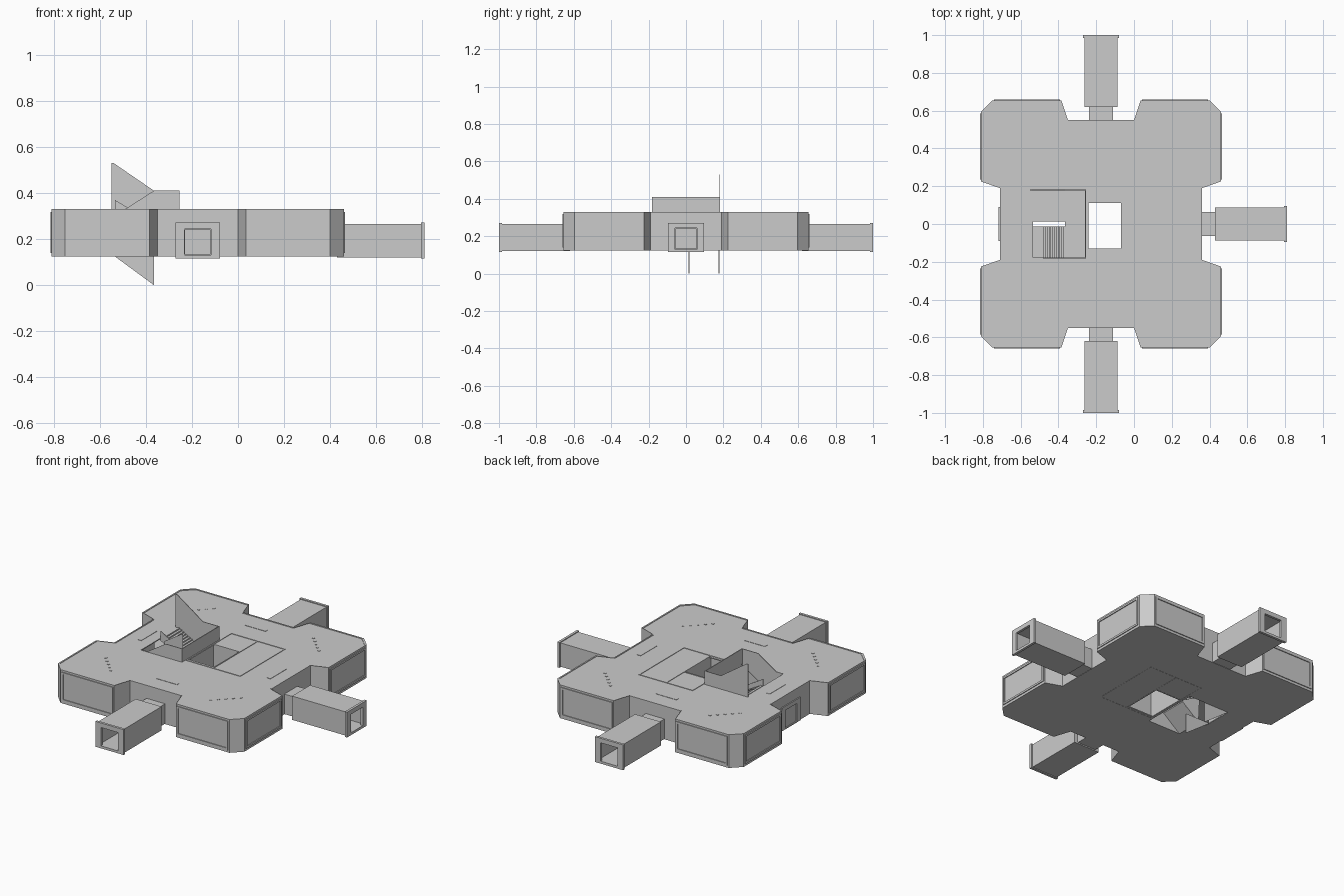
import bpy, bmesh, math
from mathutils import Matrix, Vector

if "Cube" in bpy.data.objects:
    bpy.data.objects.remove(bpy.data.objects["Cube"])

CX = -0.175            # plan centre of the hub
Z0, Z1 = 0.125, 0.33   # floor and roof levels


def make(name, bm, mat=None):
    if mat:
        bmesh.ops.transform(bm, matrix=mat, verts=bm.verts)
    bmesh.ops.recalc_face_normals(bm, faces=bm.faces)
    me = bpy.data.meshes.new(name)
    bm.to_mesh(me)
    bm.free()
    ob = bpy.data.objects.new(name, me)
    bpy.context.collection.objects.link(ob)
    return ob


def extrude(name, pts, vec):
    bm = bmesh.new()
    f = bm.faces.new([bm.verts.new(p) for p in pts])
    r = bmesh.ops.extrude_face_region(bm, geom=[f])
    verts = [v for v in r["geom"] if isinstance(v, bmesh.types.BMVert)]
    bmesh.ops.translate(bm, vec=Vector(vec), verts=verts)
    if f.is_valid and len(bm.faces) < len(pts) + 2:
        bm.faces.new(f.verts)
    return make(name, bm)


def prism(name, pts, z0, z1):
    return extrude(name, [(x, y, z0) for x, y in pts], (0, 0, z1 - z0))


def box(name, x0, x1, y0, y1, z0, z1):
    return prism(name, [(x0, y0), (x1, y0), (x1, y1), (x0, y1)], z0, z1)


def panel(name, xz, y, t=0.004):
    return extrude(name, [(x, y - t / 2, z) for x, z in xz], (0, t, 0))


def cut(ob, cutters):
    for c in cutters:
        m = ob.modifiers.new("cut", 'BOOLEAN')
        m.operation, m.solver, m.object = 'DIFFERENCE', 'EXACT', c
        bpy.context.view_layer.objects.active = ob
        bpy.ops.object.modifier_apply(modifier=m.name)
        bpy.data.objects.remove(c)


def tube(name, mat, outer, inner, y0, y1):
    # rectangular tube along y; outer and inner = (half width, z low, z high)
    bm = bmesh.new()
    loops = []
    for (w, a, b), y in ((outer, y0), (outer, y1), (inner, y1), (inner, y0)):
        loops.append([bm.verts.new(p) for p in
                      ((-w, y, a), (w, y, a), (w, y, b), (-w, y, b))])
    for i in range(4):
        p, q = loops[i], loops[(i + 1) % 4]
        for j in range(4):
            k = (j + 1) % 4
            bm.faces.new((p[j], p[k], q[k], q[j]))
    return make(name, bm, mat)


# Hub outline, mirrored from one quadrant
quad = [(0.535, 0.19), (0.635, 0.225), (0.635, 0.595), (0.575, 0.655),
        (0.21, 0.655), (0.175, 0.55)]
half = quad + [(-x, y) for x, y in reversed(quad)]
full = half + [(-x, -y) for x, y in half]


def outline(d):
    return [(CX + x * (1 - d / 0.635), y * (1 - d / 0.655)) for x, y in full]


# Hub shell: hollow, with rim, stairwell, lift shaft and doorways
hub = prism("hub_shell", outline(0), Z0, Z1)
cut(hub, [
    prism("c", outline(0.014), Z0 + 0.006, Z1 - 0.009),
    prism("c", outline(0.009), Z1 - 0.003, Z1 + 0.1),
    box("c", -0.535, -0.255, -0.18, 0.18, 0.2, 0.5),
    box("c", -0.48, -0.255, -0.18, 0.18, 0.05, 0.2),
    box("c", -0.535, -0.47, -0.012, 0.18, 0.05, 0.2),
    box("c", -0.24, -0.07, -0.13, 0.11, 0, 0.5),
    box("c", CX - 0.055, CX + 0.055, -0.7, 0.7, 0.135, 0.24),
    box("c", 0.3, 0.5, -0.055, 0.055, 0.135, 0.24),
])

# Window frames on the eight outer faces
for a, d, c, s in ((0, 0.655, 0.392, 0), (math.pi, 0.655, 0.392, 0),
                   (math.pi / 2, 0.635, 0.41, 0), (-math.pi / 2, 0.635, 0.41, 0)):
    rot = Matrix.Translation((CX, 0, 0)) @ Matrix.Rotation(a, 4, 'Z')
    for side in (-1, 1):
        mat = rot @ Matrix.Translation((side * c, 0, 0))
        tube("window_frame", mat, (0.175, 0.14, 0.318), (0.163, 0.152, 0.306),
             d - 0.004, d + 0.005)

# Corridors on north, south and east sides
for a, shift in ((0, 0), (math.pi, 0), (-math.pi / 2, -0.015)):
    mat = (Matrix.Translation((CX, 0, 0)) @ Matrix.Rotation(a, 4, 'Z')
           @ Matrix.Translation((0, shift, 0)))
    tube("corridor_sleeve", mat, (0.063, 0.127, 0.25), (0.055, 0.135, 0.24), 0.545, 0.635)
    tube("corridor_inner_collar", mat, (0.086, 0.121, 0.264), (0.055, 0.135, 0.24), 0.622, 0.634)
    tube("corridor", mat, (0.088, 0.12, 0.266), (0.08, 0.128, 0.258), 0.62, 0.99)
    tube("corridor_flange", mat, (0.096, 0.115, 0.271), (0.058, 0.13, 0.243), 0.985, 1.0)

# Closed door on the west side
west = Matrix.Translation((CX, 0, 0)) @ Matrix.Rotation(math.pi / 2, 4, 'Z')
tube("west_door_frame", west, (0.09, 0.126, 0.268), (0.058, 0.132, 0.243), 0.53, 0.542)

# Stairs: lower flight on the south half, upper flight on the north half
LAND = 0.235
N = 12


def flight(name, xa, za, xb, zb, y0, y1):
    pts = []
    for i in range(N):
        t0, t1 = i / N, (i + 1) / N
        z = za + (zb - za) * t1
        pts += [(xa + (xb - xa) * t0, z), (xa + (xb - xa) * t1, z)]
    pts += [(xb, zb - 0.02), (xa, za - 0.008)]
    panel(name, pts, (y0 + y1) / 2, y1 - y0)


flight("lower_flight", -0.48, 0.132, -0.365, LAND, -0.178, -0.014)
flight("upper_flight", -0.365, LAND, -0.535, Z1, 0.014, 0.178)
box("stair_landing", -0.365, -0.257, -0.178, 0.178, LAND - 0.01, LAND)

# Stairwell walls and sloping side panels
box("landing_end_wall", -0.259, -0.254, -0.182, 0.182, Z0, 0.41)
for y in (-0.18, 0.18):
    panel("landing_side_wall", [(-0.365, Z0), (-0.255, Z0), (-0.255, 0.41), (-0.365, 0.41)], y)
panel("south_stair_panel", [(-0.535, Z0), (-0.365, Z0), (-0.365, 0.41), (-0.49, Z1), (-0.535, Z1)], -0.18)
panel("north_stair_panel", [(-0.55, Z0), (-0.365, Z0), (-0.365, 0.41), (-0.54, 0.53), (-0.55, 0.53)], 0.18)
panel("inner_south_panel", [(-0.48, Z0), (-0.365, 0.215), (-0.365, 0.41), (-0.49, Z1)], -0.014)
panel("inner_north_panel", [(-0.535, 0.31), (-0.365, 0.215), (-0.365, 0.27), (-0.535, 0.37)], 0.014)
for y in (0.016, 0.176):
    panel("lower_stair_panel", [(-0.535, Z0), (-0.365, 0), (-0.365, Z0)], y)

# Core room walls around the lift shaft, showing as an outline on roof and floor
for x0, x1, y0, y1 in ((-0.243, 0.12, 0.284, 0.29), (-0.243, 0.12, -0.15, -0.144),
                       (0.114, 0.12, -0.144, 0.284), (-0.249, -0.243, -0.15, 0.29),
                       (-0.07, -0.064, -0.144, 0.284), (-0.243, -0.07, 0.11, 0.116)):
    box("core_wall", x0, x1, y0, y1, Z0 - 0.001, Z1)

# Roof light fittings: strips at the sides, dotted rows in the corners
T = Z1 - 0.003
for s in (-1, 1):
    box("roof_strip", CX - 0.07, CX + 0.07, s * 0.43 - 0.012, s * 0.43 + 0.012, T - 0.002, T + 0.002)
    xs = CX + s * 0.44
    box("roof_strip", xs - 0.012, xs + 0.012, -0.08, 0.08, T - 0.002, T + 0.002)
    for t in (-1, 1):
        for i in range(-2, 3):
            x, y = CX + s * (0.4 + 0.03 * i), t * (0.44 - 0.03 * i)
            box("roof_light", x - 0.006, x + 0.006, y - 0.006, y + 0.006, T - 0.002, T + 0.002)
